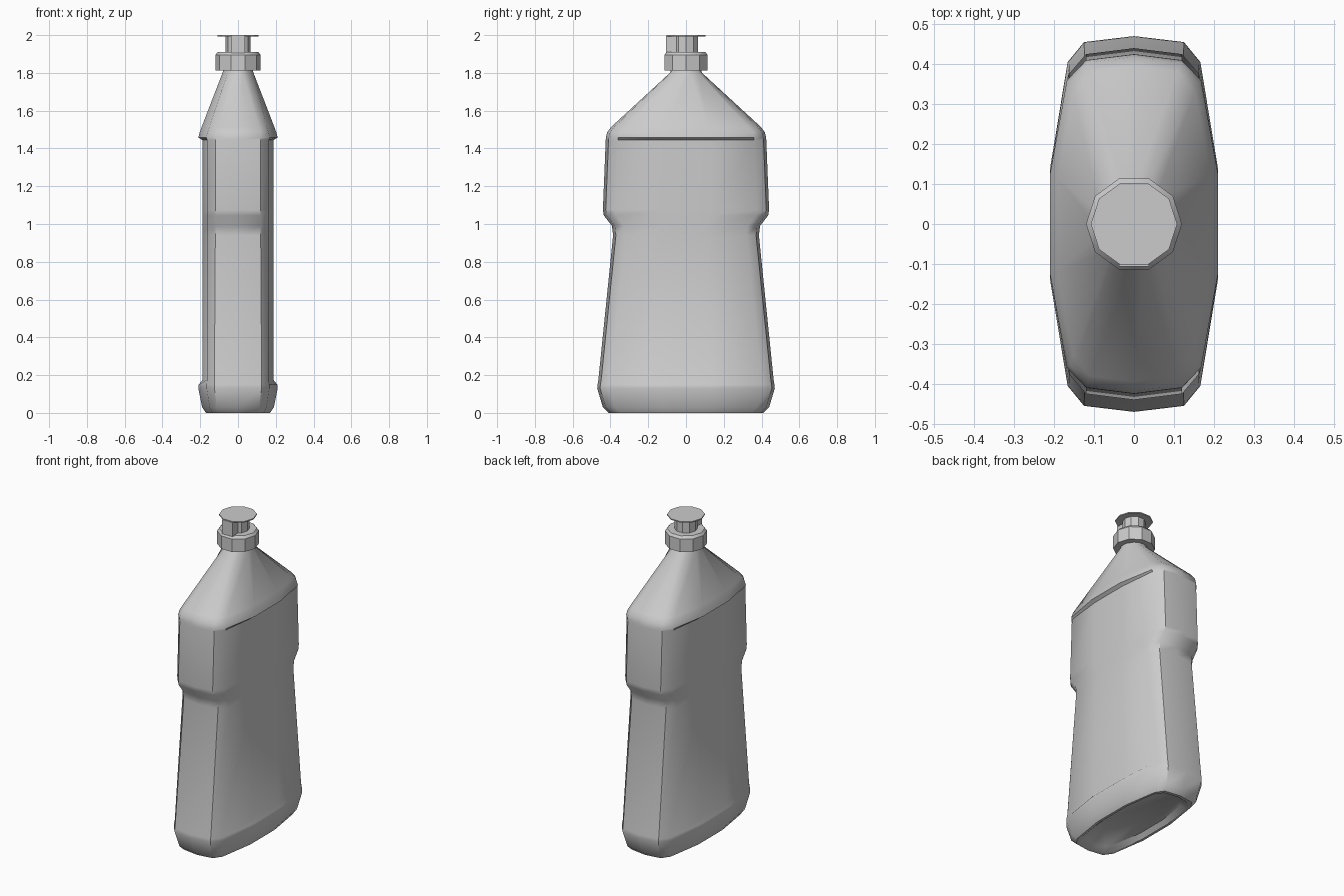
import bpy, bmesh, math

if "Cube" in bpy.data.objects:
    bpy.data.objects.remove(bpy.data.objects["Cube"])

grey = bpy.data.materials.new("plain grey plastic")
grey.use_nodes = True
colour = (0.6, 0.6, 0.6, 1)
grey.diffuse_color = colour
grey.node_tree.nodes["Principled BSDF"].inputs["Base Color"].default_value = colour


def finish(name, bm, angle=40):
    bmesh.ops.recalc_face_normals(bm, faces=bm.faces)
    mesh = bpy.data.meshes.new(name)
    bm.to_mesh(mesh)
    bm.free()
    mesh.materials.append(grey)
    obj = bpy.data.objects.new(name, mesh)
    bpy.context.collection.objects.link(obj)
    bpy.ops.object.select_all(action="DESELECT")
    obj.select_set(True)
    bpy.context.view_layer.objects.active = obj
    bpy.ops.object.shade_smooth_by_angle(angle=math.radians(angle))
    return obj


def loft(name, rings, angle=40):
    """Skin a stack of equal-length rings and cap both ends."""
    bm = bmesh.new()
    loops = [[bm.verts.new(p) for p in ring] for ring in rings]
    n = len(loops[0])
    for low, high in zip(loops, loops[1:]):
        for i in range(n):
            j = (i + 1) % n
            bm.faces.new((low[i], low[j], high[j], high[i]))
    bm.faces.new(loops[0][::-1])
    bm.faces.new(loops[-1])
    return finish(name, bm, angle)


def body_ring(z, depth, middle, corner, front):
    """Fourteen-sided bottle section, mirrored from one quarter."""
    q = [(middle, 0.13 * depth / 0.44), (corner, depth - 0.065),
         (front, depth - 0.015)]
    right = q + [(0, depth)] + [(-x, y) for x, y in q[::-1]]
    return [(x, y, z) for x, y in right + [(-x, -y) for x, y in right if y < depth or x]
            + [(0, -depth)]]


def sorted_ring(ring):
    return sorted(ring, key=lambda p: math.atan2(p[1], p[0]))


def neck_ring(z, radius, reference):
    """Circle whose points follow the order of the bottle section."""
    steps = [15, 50, 72, 90, 108, 130, 165]
    angles = [a - 180 for a in steps] + steps
    return [(radius * math.cos(math.radians(a)),
             radius * math.sin(math.radians(a)), z) for a in angles]


# Bottle: recessed underside, flared foot, label recess, waist and shoulder
sections = [
    (0.025, 0.36, 0.13, 0.10, 0.075),
    (0.0, 0.39, 0.155, 0.125, 0.09),
    (0.0, 0.41, 0.17, 0.135, 0.10),
    (0.03, 0.44, 0.19, 0.15, 0.112),
    (0.13, 0.47, 0.21, 0.166, 0.125),
    (0.15, 0.468, 0.208, 0.166, 0.125),
    (0.175, 0.464, 0.188, 0.163, 0.125),
    (0.94, 0.386, 0.188, 0.163, 0.12),
    (0.99, 0.392, 0.188, 0.163, 0.12),
    (1.045, 0.435, 0.188, 0.163, 0.12),
    (1.075, 0.44, 0.188, 0.163, 0.12),
    (1.445, 0.425, 0.188, 0.163, 0.12),
    (1.457, 0.424, 0.21, 0.168, 0.12),
    (1.485, 0.418, 0.203, 0.162, 0.117),
    (1.515, 0.395, 0.192, 0.152, 0.11),
]
rings = [sorted_ring(body_ring(*s)) for s in sections]
rings += [neck_ring(1.80, 0.085, rings[-1]), neck_ring(1.83, 0.075, rings[-1])]
loft("bottle_body", rings)


def turned(name, profile, sides=10):
    """Stack of regular polygons given as (z, radius)."""
    return loft(name, [[(r * math.cos(math.tau * i / sides),
                         r * math.sin(math.tau * i / sides), z)
                        for i in range(sides)] for z, r in profile], 30)


# Cap collar, stem and top disc
turned("cap_collar", [(1.813, 0.12), (1.895, 0.12), (1.91, 0.108)])
turned("cap_stem", [(1.90, 0.066), (1.996, 0.066)])
turned("cap_disc", [(1.993, 0.108), (2.0, 0.108)])

# Pouring spout under the front of the disc
bm = bmesh.new()
bmesh.ops.create_cube(bm, size=1)
for v in bm.verts:
    v.co.x *= 0.074
    v.co.y = v.co.y * 0.07 - 0.071
    v.co.z = v.co.z * 0.1 + 1.945
finish("cap_spout", bm, 30)
